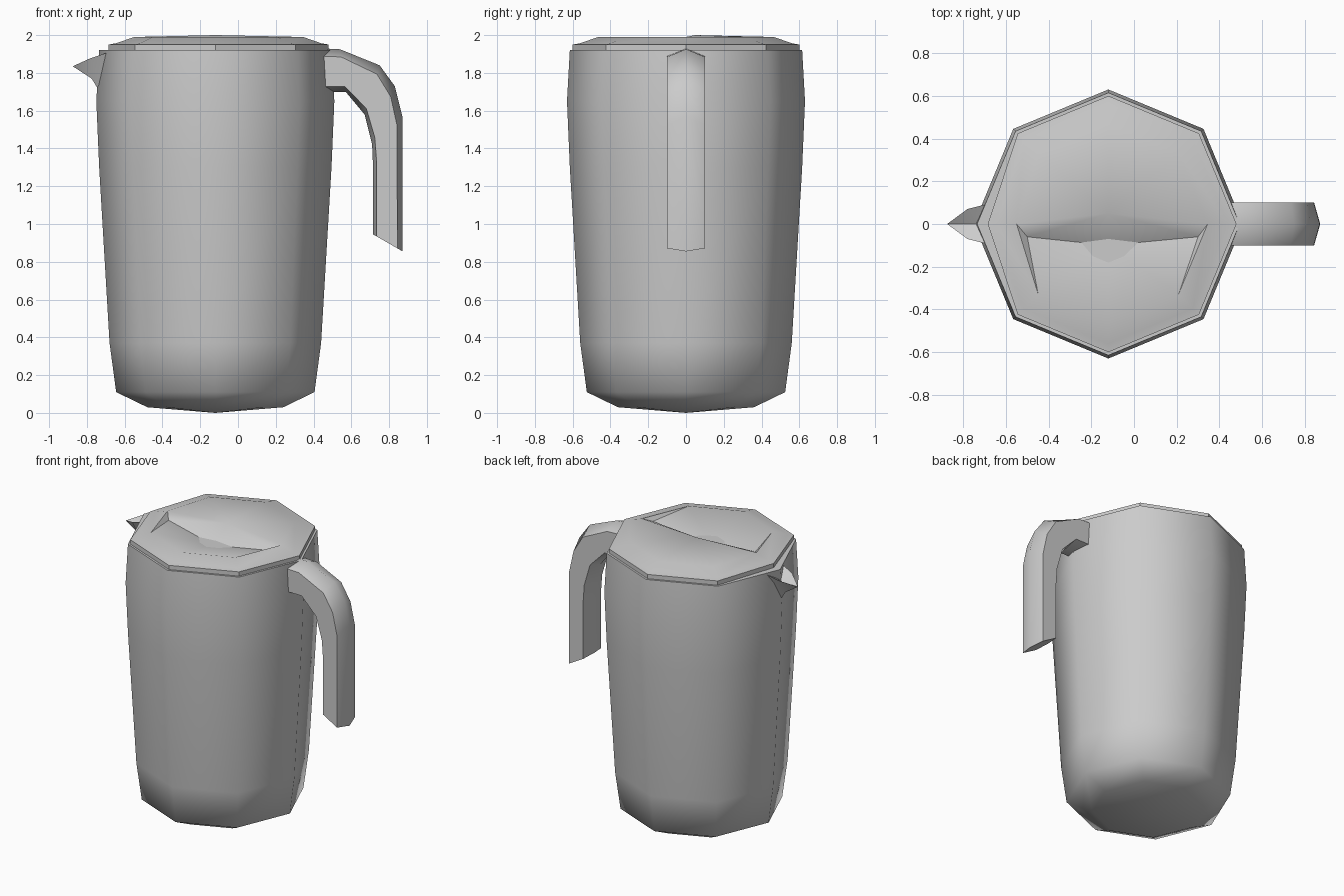
import bpy, math

cube = bpy.data.objects.get("Cube")
if cube:
    bpy.data.objects.remove(cube)

CX = -0.12      # axis of the jug body
SIDES = 8

grey = bpy.data.materials.new("plain grey")
grey.use_nodes = True
GREY = (0.6, 0.6, 0.6, 1)
grey.diffuse_color = GREY
grey.node_tree.nodes["Principled BSDF"].inputs["Base Color"].default_value = GREY


def make(name, verts, faces, angle):
    mesh = bpy.data.meshes.new(name)
    mesh.from_pydata(verts, [], faces)
    mesh.materials.append(grey)
    obj = bpy.data.objects.new(name, mesh)
    bpy.context.collection.objects.link(obj)
    bpy.ops.object.select_all(action='DESELECT')
    obj.select_set(True)
    bpy.context.view_layer.objects.active = obj
    bpy.ops.object.mode_set(mode='EDIT')
    bpy.ops.mesh.select_all(action='SELECT')
    bpy.ops.mesh.normals_make_consistent(inside=False)
    bpy.ops.object.mode_set(mode='OBJECT')
    bpy.ops.object.shade_smooth_by_angle(angle=math.radians(angle))
    return obj


def ring(r, z):
    return [(CX + r * math.cos(math.tau * i / SIDES), r * math.sin(math.tau * i / SIDES), z)
            for i in range(SIDES)]


def bridge(count, n):
    """Quads joining consecutive rings of n points."""
    return [(k * n + i, k * n + (i + 1) % n, (k + 1) * n + (i + 1) % n, (k + 1) * n + i)
            for k in range(count - 1) for i in range(n)]


# Body: eight-sided tapered jug with a shallow pointed base
profile = [(0.36, 0.03), (0.525, 0.11), (0.56, 0.37), (0.615, 1.3), (0.63, 1.65), (0.615, 1.92)]
verts = [p for r, z in profile for p in ring(r, z)]
faces = bridge(len(profile), SIDES)
verts.append((CX, 0, 0))
faces += [(len(verts) - 1, (i + 1) % SIDES, i) for i in range(SIDES)]
top = (len(profile) - 1) * SIDES
faces.append(tuple(range(top, top + SIDES)))
make("jug_body", verts, faces, 60)

# Lid: stepped rim, bevelled shoulder and a finger scoop in the front half
rings = [ring(0.6, 1.915), ring(0.6, 1.95), ring(0.56, 1.957), ring(0.465, 1.99)]
for r in rings:
    r[4] = (r[4][0] + 0.035, 0, r[4][2])        # pulled in behind the spout
verts = [p for r in rings for p in r]
faces = bridge(len(rings), SIDES)
faces.append(tuple(reversed(range(SIDES))))
t = (len(rings) - 1) * SIDES
crown = len(verts)
verts += [(CX, 0.05, 2.0), (0.3, -0.06, 1.96), (CX, -0.1, 1.9), (-0.5, -0.06, 1.96)]
right, valley, left = crown + 1, crown + 2, crown + 3
faces += [(crown, t + i, t + i + 1) for i in range(4)]          # back half
faces += [(crown, valley, right, t), (crown, t + 4, left, valley)]   # slope into the scoop
faces += [(left, t + 4, t + 5), (right, t + 7, t)]              # scoop ends
faces += [(valley, left, t + 5, t + 6), (valley, t + 6, t + 7, right)]  # scoop floor
make("lid", verts, faces, 35)

# Spout: pointed beak with an open channel
tip = (-0.875, 0, 1.835)
verts = [(-0.66, 0.1, 1.918), (-0.72, 0, 1.68), (-0.66, -0.1, 1.918), (-0.69, 0, 1.86),
         (-0.78, 0.07, 1.878), (-0.775, 0, 1.77), (-0.78, -0.07, 1.878), (-0.77, 0, 1.83), tip]
faces = bridge(2, 4) + [(4 + i, 4 + (i + 1) % 4, 8) for i in range(4)] + [(3, 2, 1, 0)]
make("spout", verts, faces, 50)

# Handle: six-sided bar following an arch, given as outer and inner edge points
arch = [((0.44, 1.93), (0.44, 1.7)), ((0.54, 1.925), (0.57, 1.7)), ((0.75, 1.84), (0.67, 1.58)),
        ((0.83, 1.73), (0.71, 1.42)), ((0.87, 1.57), (0.715, 1.3)), ((0.872, 0.855), (0.715, 0.945))]
verts = []
for (ox, oz), (ix, iz) in arch:
    def at(f, y):
        return (ox + (ix - ox) * f, y, oz + (iz - oz) * f)
    verts += [at(0, 0), at(0.18, 0.1), at(0.88, 0.1), at(1, 0), at(0.88, -0.1), at(0.18, -0.1)]
faces = bridge(len(arch), 6)
end = len(verts) - 6
faces += [tuple(range(6)), tuple(reversed(range(end, end + 6)))]
make("handle", verts, faces, 50)
